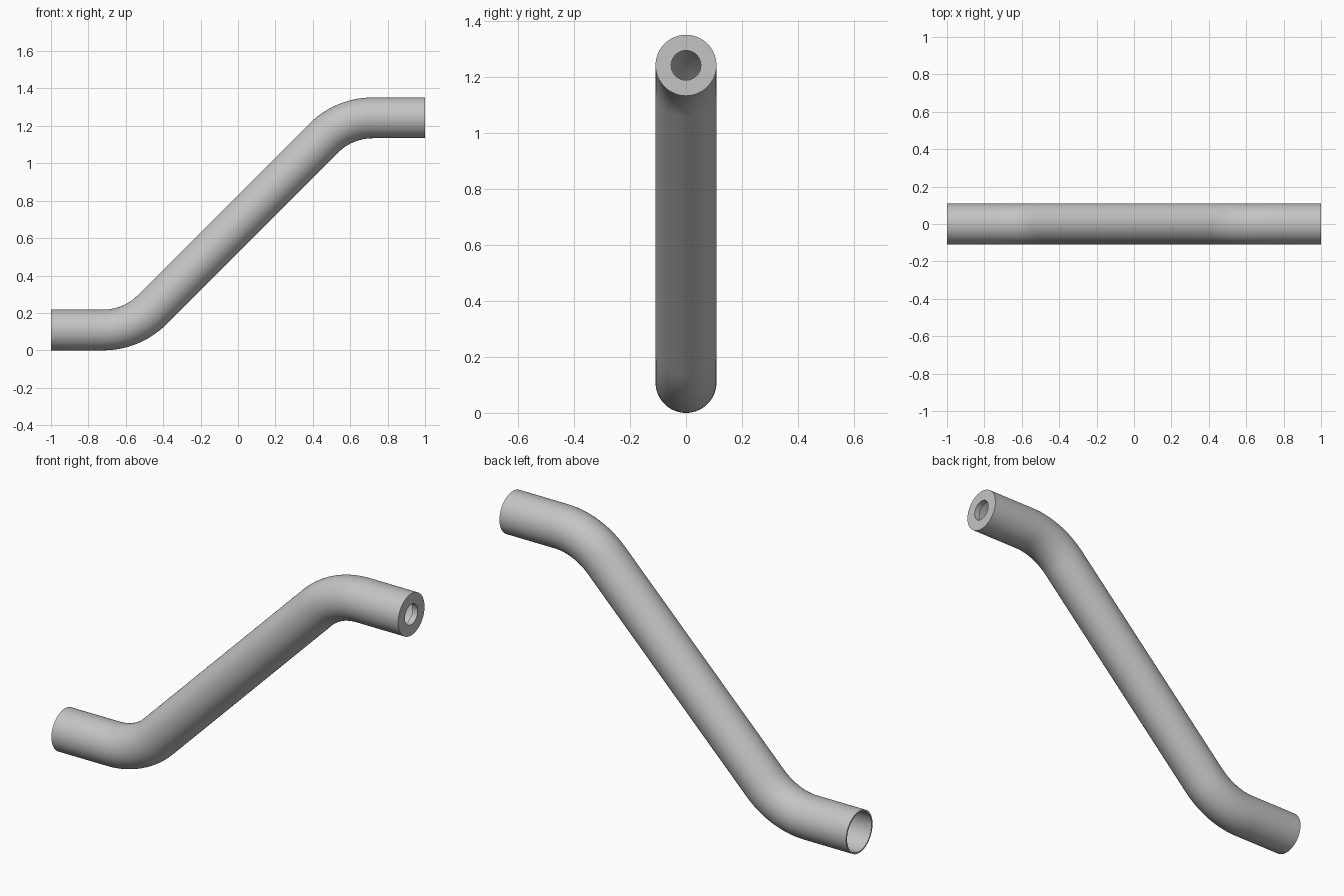
import bpy, bmesh, math
from mathutils import Vector

cube = bpy.data.objects.get("Cube")
if cube:
    bpy.data.objects.remove(cube, do_unlink=True)

SIDES = 64
OUTER, INNER, HOLE = 0.109, 0.101, 0.053
LOW, HIGH = 0.109, 1.243
BEND = 0.37
LIP = 0.03
ARC_STEPS = 14

grey = bpy.data.materials.new("pipe_grey")
grey.use_nodes = True
colour = (0.55, 0.55, 0.55, 1)
grey.diffuse_color = colour
grey.node_tree.nodes["Principled BSDF"].inputs["Base Color"].default_value = colour

# Centre line: level run, bend up, slope, bend back, level run (x, z, tilt)
mid = (LOW + HIGH) / 2
bend_x = -(HIGH - LOW) / 2 - BEND * math.tan(math.pi / 8)
lower = [(-1, LOW, 0)]
for i in range(ARC_STEPS + 1):
    a = math.pi / 4 * i / ARC_STEPS
    lower.append((bend_x + BEND * math.sin(a), LOW + BEND * (1 - math.cos(a)), a))
upper = [(-x, 2 * mid - z, a) for x, z, a in reversed(lower)]
path = lower + upper

# Rings run along the outside, through the end hole, and back along the bore
stations = [(p, OUTER) for p in path]
stations += [((1, HIGH, 0), HOLE), ((1 - LIP, HIGH, 0), HOLE)]
bore = path[:-1] + [(1 - LIP, HIGH, 0)]
stations += [(p, INNER) for p in reversed(bore)]

bm = bmesh.new()
rings = []
for (x, z, tilt), r in stations:
    up = Vector((-math.sin(tilt), 0, math.cos(tilt)))
    side = Vector((0, 1, 0))
    ring = []
    for k in range(SIDES):
        t = math.tau * k / SIDES
        ring.append(bm.verts.new(Vector((x, 0, z)) + r * (math.cos(t) * side + math.sin(t) * up)))
    rings.append(ring)
for n, a in enumerate(rings):
    b = rings[(n + 1) % len(rings)]
    for k in range(SIDES):
        j = (k + 1) % SIDES
        bm.faces.new((a[k], a[j], b[j], b[k]))
bmesh.ops.recalc_face_normals(bm, faces=bm.faces)

mesh = bpy.data.meshes.new("bent_pipe")
bm.to_mesh(mesh)
bm.free()
mesh.materials.append(grey)
pipe = bpy.data.objects.new("bent_pipe", mesh)
bpy.context.collection.objects.link(pipe)

# Smooth walls with crisp end rims
bpy.ops.object.select_all(action="DESELECT")
pipe.select_set(True)
bpy.context.view_layer.objects.active = pipe
bpy.ops.object.shade_smooth_by_angle(angle=math.radians(35))
